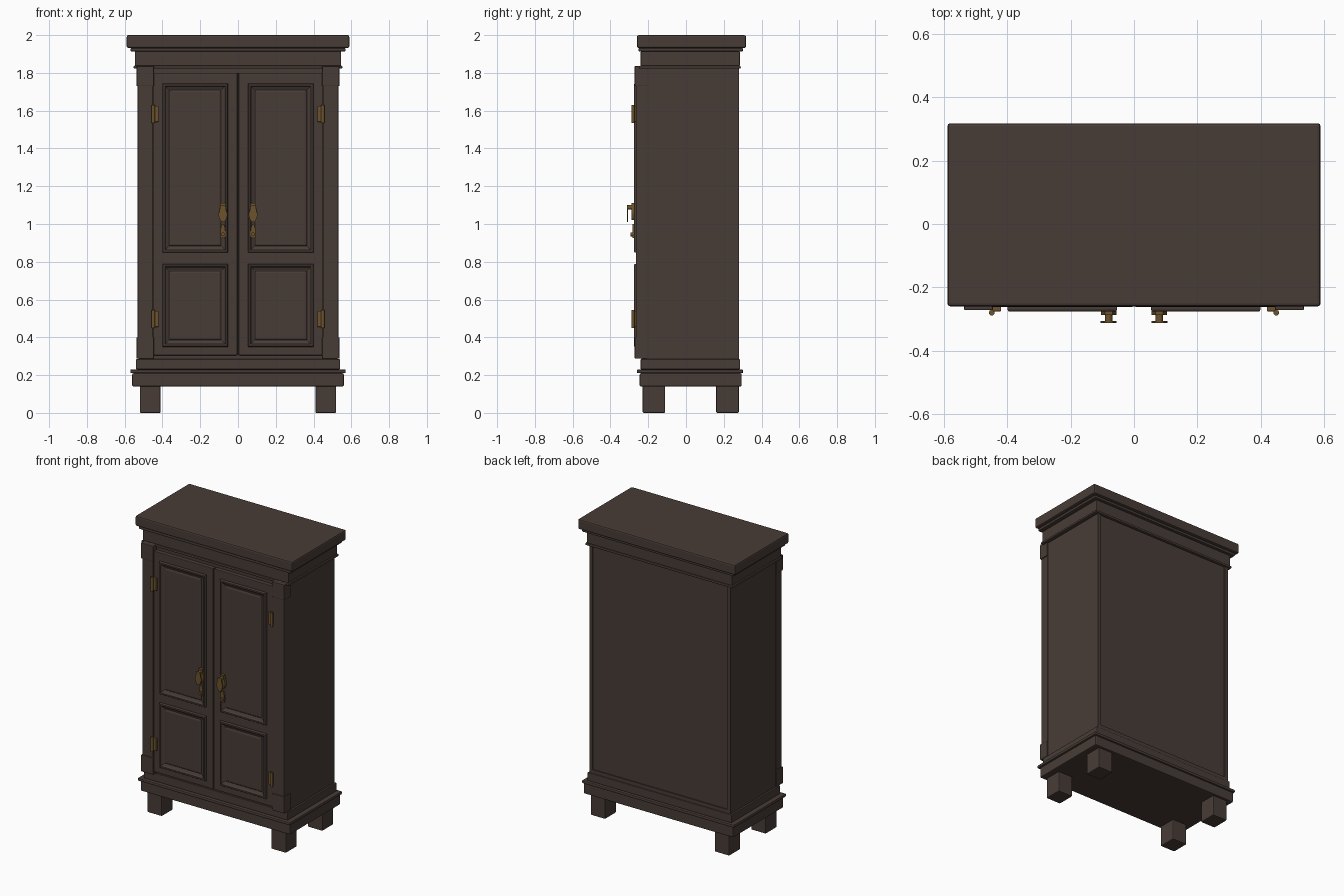
import bpy, bmesh, math
from mathutils import Matrix

if "Cube" in bpy.data.objects:
    bpy.data.objects.remove(bpy.data.objects["Cube"])


def material(name, col):
    m = bpy.data.materials.new(name)
    m.diffuse_color = (*col, 1)
    m.use_nodes = True
    m.node_tree.nodes["Principled BSDF"].inputs["Base Color"].default_value = m.diffuse_color
    return m


WOOD = material("dark_brown_wood", (0.064, 0.045, 0.037))
BRASS = material("aged_brass", (0.15, 0.085, 0.025))


def finish(name, bm, mat, bevel=0.0):
    bmesh.ops.recalc_face_normals(bm, faces=bm.faces[:])
    me = bpy.data.meshes.new(name)
    bm.to_mesh(me)
    bm.free()
    me.materials.append(mat)
    ob = bpy.data.objects.new(name, me)
    bpy.context.collection.objects.link(ob)
    if bevel:
        mod = ob.modifiers.new("bevel", 'BEVEL')
        mod.width, mod.segments = bevel, 2
    return ob


def box(name, x, y, z, mat=WOOD, bevel=0.004):
    bm = bmesh.new()
    size = (x[1] - x[0], y[1] - y[0], z[1] - z[0])
    mid = (sum(x) / 2, sum(y) / 2, sum(z) / 2)
    bmesh.ops.create_cube(bm, size=1, matrix=Matrix.Translation(mid) @ Matrix.Diagonal((*size, 1)))
    return finish(name, bm, mat, bevel)


def cylinder(name, at, r, length, axis='Z', r2=None, mat=BRASS):
    bm = bmesh.new()
    rot = Matrix.Rotation(math.pi / 2, 4, 'X') if axis == 'Y' else Matrix()
    bmesh.ops.create_cone(bm, cap_ends=True, segments=16, radius1=r, radius2=r2 or r,
                          depth=length, matrix=Matrix.Translation(at) @ rot)
    ob = finish(name, bm, mat)
    for p in ob.data.polygons:
        p.use_smooth = len(p.vertices) == 4
    return ob


def plate(name, cx, outline, y0, y1, mat=BRASS):
    # symmetric outline of (half width, z), extruded along y
    pts = [(w, z) for w, z in outline] + [(-w, z) for w, z in reversed(outline)]
    bm = bmesh.new()
    f = bm.faces.new([bm.verts.new((cx + x, y0, z)) for x, z in pts])
    ext = bmesh.ops.extrude_face_region(bm, geom=[f])
    for v in ext['geom']:
        if isinstance(v, bmesh.types.BMVert):
            v.co.y = y1
    return finish(name, bm, mat)


def panel(name, x, z):
    # framed raised panel made from nested rings: (inset, y)
    rings = [(0, -0.255), (0, -0.27), (0.004, -0.276), (0.014, -0.276), (0.02, -0.268),
             (0.032, -0.262), (0.036, -0.262), (0.04, -0.266), (0.047, -0.268)]
    bm = bmesh.new()
    prev = None
    for d, y in rings:
        cur = [bm.verts.new((px, y, pz)) for px, pz in
               ((x[0] + d, z[0] + d), (x[1] - d, z[0] + d), (x[1] - d, z[1] - d), (x[0] + d, z[1] - d))]
        if prev:
            for i in range(4):
                j = (i + 1) % 4
                bm.faces.new((prev[i], prev[j], cur[j], cur[i]))
        else:
            bm.faces.new(cur[::-1])
        prev = cur
    bm.faces.new(prev)
    return finish(name, bm, WOOD)


# Stacked horizontal mouldings: half width, y range, z range
for name, w, y, z, b in [
    ("plinth", 0.56, (-0.245, 0.295), (0.14, 0.21), 0.006),
    ("plinth_moulding", 0.57, (-0.26, 0.302), (0.21, 0.23), 0.006),
    ("base_rail", 0.54, (-0.24, 0.286), (0.23, 0.285), 0.004),
    ("frieze_bead", 0.553, (-0.247, 0.29), (1.822, 1.838), 0.006),
    ("frieze", 0.545, (-0.24, 0.285), (1.838, 1.913), 0.003),
    ("cornice_fillet", 0.57, (-0.252, 0.302), (1.913, 1.932), 0.006),
    ("cornice", 0.589, (-0.26, 0.318), (1.932, 2.0), 0.009),
]:
    box(name, (-w, w), y, z, WOOD, b)

# Carcass with a slightly inset back board
box("carcass", (-0.525, 0.525), (-0.235, 0.272), (0.27, 1.83), WOOD, 0)
box("back_bottom_rail", (-0.52, 0.52), (0.265, 0.279), (0.28, 0.31), WOOD, 0)

for s, side in ((-1, "left"), (1, "right")):
    def sx(a, b):
        return tuple(sorted((s * a, s * b)))

    # Feet
    for part, y in (("front", (-0.23, -0.11)), ("back", (0.16, 0.28))):
        box(f"{side}_{part}_foot", sx(0.41, 0.52), y, (0, 0.145), WOOD, 0.006)
    # Side board
    box(f"{side}_side", sx(0.505, 0.528), (-0.21, 0.28), (0.28, 1.83), WOOD, 0)
    # Corner pilaster with base and capital
    box(f"{side}_pilaster", sx(0.45, 0.531), (-0.266, -0.205), (0.3, 1.83))
    box(f"{side}_pilaster_base", sx(0.445, 0.537), (-0.272, -0.203), (0.287, 0.4))
    box(f"{side}_pilaster_capital", sx(0.445, 0.537), (-0.272, -0.203), (1.73, 1.836))
    # Door: slab, two framed panels
    box(f"{side}_door", sx(0.003, 0.448), (-0.262, -0.23), (0.305, 1.8), WOOD, 0.004)
    panel(f"{side}_upper_panel", sx(0.053, 0.4), (0.848, 1.745))
    panel(f"{side}_lower_panel", sx(0.053, 0.4), (0.35, 0.788))
    # Hinges: barrel and leaf
    for part, z in (("upper", 1.583), ("lower", 0.498)):
        cylinder(f"{side}_{part}_hinge_barrel", (s * 0.449, -0.28, z), 0.009, 0.095)
        box(f"{side}_{part}_hinge_leaf", sx(0.42, 0.449), (-0.276, -0.258), (z - 0.042, z + 0.042), BRASS, 0.002)
    # Handle: back plate, neck, hanging pull
    hx = s * 0.08
    plate(f"{side}_handle_plate", hx, [(0.012, 1.02), (0.02, 1.035), (0.024, 1.055), (0.018, 1.08),
                                       (0.012, 1.11)], -0.27, -0.288)
    cylinder(f"{side}_handle_neck", (hx, -0.298, 1.088), 0.012, 0.028, 'Y')
    plate(f"{side}_handle_pull", hx, [(0.008, 1.01), (0.018, 1.028), (0.025, 1.05), (0.018, 1.07),
                                      (0.014, 1.098)], -0.307, -0.313)
    # Keyhole cover
    plate(f"{side}_keyhole_plate", hx, [(0.011, 0.925), (0.014, 0.945), (0.011, 0.98), (0.005, 1.0)],
          -0.27, -0.282)
    cylinder(f"{side}_keyhole_boss", (hx, -0.286, 0.945), 0.01, 0.016, 'Y')
